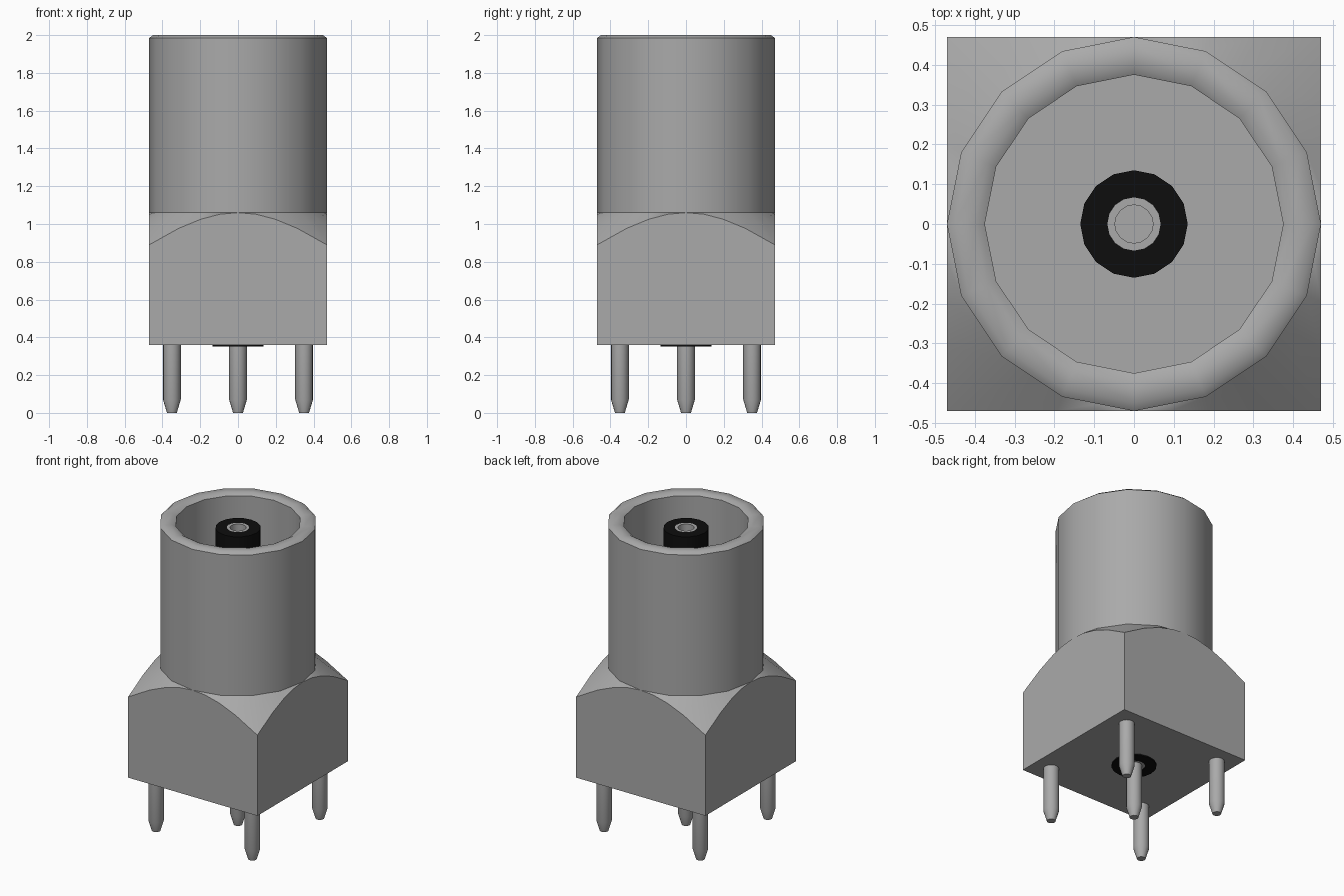
import bpy, bmesh, math

cube = bpy.data.objects.get("Cube")
if cube:
    bpy.data.objects.remove(cube, do_unlink=True)

R = 0.47           # barrel radius and half width of the block
BASE = 0.36        # underside of the block
SHOULDER = 1.06    # where the barrel meets the block
CORNER = 0.89      # height of the block's corners
SIDES = 16


def make_material(name, colour, roughness):
    mat = bpy.data.materials.new(name)
    mat.use_nodes = True
    mat.diffuse_color = colour
    bsdf = mat.node_tree.nodes["Principled BSDF"]
    bsdf.inputs["Base Color"].default_value = colour
    bsdf.inputs["Roughness"].default_value = roughness
    return mat


metal = make_material("grey metal", (0.40, 0.40, 0.40, 1), 0.5)
black = make_material("black plastic", (0.004, 0.004, 0.004, 1), 0.6)


def finish(name, bm, mat, angle=40):
    bmesh.ops.remove_doubles(bm, verts=bm.verts, dist=1e-5)
    bmesh.ops.recalc_face_normals(bm, faces=bm.faces)
    mesh = bpy.data.meshes.new(name)
    bm.to_mesh(mesh)
    bm.free()
    mesh.materials.append(mat)
    obj = bpy.data.objects.new(name, mesh)
    bpy.context.collection.objects.link(obj)
    bpy.ops.object.select_all(action='DESELECT')
    obj.select_set(True)
    bpy.context.view_layer.objects.active = obj
    bpy.ops.object.shade_smooth_by_angle(angle=math.radians(angle))
    return obj


def lathe(name, profile, mat, closed=False, at=(0, 0)):
    """Turn a profile of (radius, z) points around the vertical axis."""
    bm = bmesh.new()
    verts = [bm.verts.new((r, 0, z)) for r, z in profile]
    pairs = list(zip(verts, verts[1:]))
    if closed:
        pairs.append((verts[-1], verts[0]))
    edges = [bm.edges.new(p) for p in pairs]
    bmesh.ops.spin(bm, geom=verts + edges, cent=(0, 0, 0), axis=(0, 0, 1),
                   angle=math.tau, steps=SIDES)
    obj = finish(name, bm, mat)
    obj.location = (at[0], at[1], 0)
    return obj


# Square block whose top is a cone trimmed by the four sides
bm = bmesh.new()
steps = SIDES * 2
slope = (SHOULDER - CORNER) / (R * math.sqrt(2) - R)
bottom, rim, neck = [], [], []
for i in range(steps):
    a = math.tau * i / steps
    c, s = math.cos(a), math.sin(a)
    r_out = R / max(abs(c), abs(s))
    r_in = R * (math.cos(math.pi / SIDES) if i % 2 else 1)
    bottom.append(bm.verts.new((r_out * c, r_out * s, BASE)))
    rim.append(bm.verts.new((r_out * c, r_out * s, SHOULDER - slope * (r_out - R))))
    neck.append(bm.verts.new((r_in * c, r_in * s, SHOULDER)))
bm.faces.new(bottom)
bm.faces.new(neck)
for low, high in ((bottom, rim), (rim, neck)):
    for i in range(steps):
        j = (i + 1) % steps
        bm.faces.new((low[i], low[j], high[j], high[i]))
finish("body_block", bm, metal, 35)

# Hollow barrel with a bevelled rim
lathe("barrel", [(0, 1.10), (0.375, 1.10), (0.375, 1.985), (0.40, 2.0),
                 (0.45, 2.0), (R, 1.985), (R, SHOULDER)], metal)

# Insulating sleeve running through the block
lathe("insulator", [(0.067, 1.95), (0.135, 1.95), (0.135, 0.352), (0.067, 0.352)],
      black, closed=True)

# Centre contact with a socket in its top
lathe("centre_contact", [(0, 1.45), (0.048, 1.45), (0.048, 1.95), (0.067, 1.95),
                         (0.067, 0.356), (0, 0.356)], metal)

# Five tapered pins, one in the middle and one near each corner
PIN = [(0, 0), (0.026, 0), (0.047, 0.07), (0.047, 0.40), (0, 0.40)]
lathe("centre_pin", PIN, metal)
for x, x_name in ((0.35, "left"), (-0.35, "right")):
    for y, y_name in ((-0.35, "front"), (0.35, "back")):
        lathe(f"{y_name}_{x_name}_pin", PIN, metal, at=(x, y))
